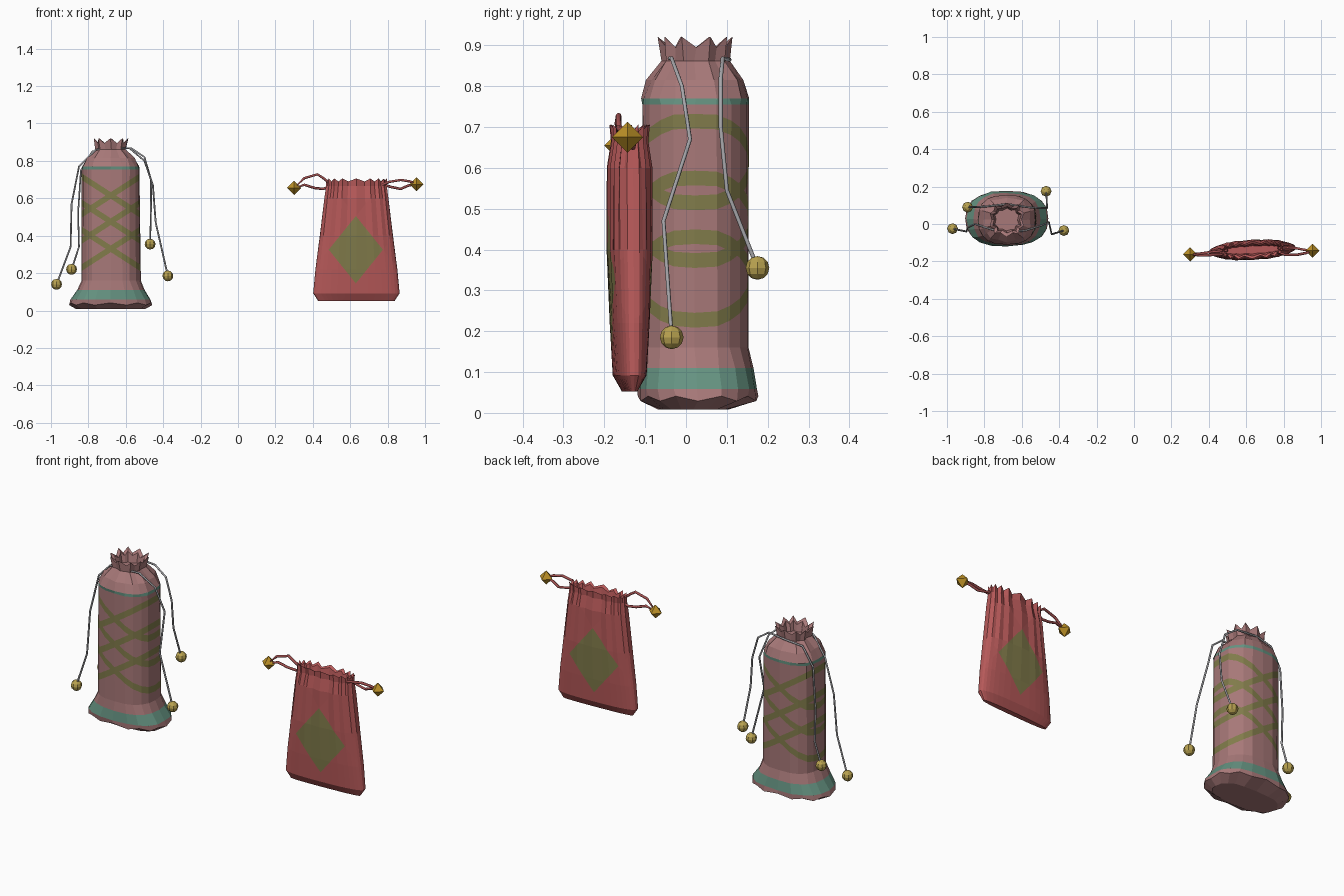
import bpy, bmesh, math, random
from mathutils import Vector

if "Cube" in bpy.data.objects:
    bpy.data.objects.remove(bpy.data.objects["Cube"])

random.seed(4)


def mat(name, rgb):
    m = bpy.data.materials.new(name)
    m.diffuse_color = (*rgb, 1)
    m.use_nodes = True
    m.node_tree.nodes["Principled BSDF"].inputs["Base Color"].default_value = m.diffuse_color
    return m


MAUVE = mat("mauve_cloth", (0.39, 0.19, 0.19))
GREEN = mat("green_trim", (0.13, 0.29, 0.22))
OLIVE = mat("olive_pattern", (0.22, 0.20, 0.07))
RED = mat("red_cloth", (0.47, 0.10, 0.10))
SILVER = mat("silver_cord", (0.38, 0.38, 0.40))
GOLD = mat("gold_ball", (0.48, 0.36, 0.08))
AMBER = mat("amber_bead", (0.50, 0.28, 0.02))
REDCORD = mat("red_cord", (0.36, 0.08, 0.08))


def loft(rows, n, exp, pleat_x=1.0, shear=0.0, jitter=0.0):
    """Stack of rounded rings: (z, cx, cy, rx, ry, pleat, zigzag)."""
    bm = bmesh.new()
    rings = []
    for z, cx, cy, rx, ry, pleat, zig in rows:
        ring = []
        for i in range(n):
            a = 2 * math.pi * i / n
            c, s = math.cos(a), math.sin(a)
            alt = 1 if i % 2 else -1
            x = math.copysign(abs(c) ** (2 / exp), c) * rx * (1 + pleat * alt * pleat_x)
            y = math.copysign(abs(s) ** (2 / exp), s) * ry * (1 + pleat * alt) + shear * x
            j = [random.uniform(-jitter, jitter) for _ in range(2)]
            ring.append(bm.verts.new((cx + x + j[0], cy + y + j[1], z + zig * alt)))
        rings.append(ring)
    for lo, hi in zip(rings, rings[1:]):
        for i in range(n):
            k = (i + 1) % n
            bm.faces.new((lo[i], lo[k], hi[k], hi[i]))
    bm.faces.new(rings[0][::-1])
    bm.faces.new(rings[-1])
    return bm


def cut(bm, co, no):
    bmesh.ops.bisect_plane(bm, geom=bm.verts[:] + bm.edges[:] + bm.faces[:],
                           dist=1e-5, plane_co=co, plane_no=no)


def finish(bm, name, mats):
    me = bpy.data.meshes.new(name)
    bm.to_mesh(me)
    bm.free()
    for m in mats:
        me.materials.append(m)
    ob = bpy.data.objects.new(name, me)
    bpy.context.collection.objects.link(ob)
    return ob


def cord(name, pts, r, m):
    cu = bpy.data.curves.new(name, 'CURVE')
    cu.dimensions = '3D'
    cu.bevel_depth = r
    cu.bevel_resolution = 1
    cu.use_fill_caps = True
    sp = cu.splines.new('POLY')
    sp.points.add(len(pts) - 1)
    for p, co in zip(sp.points, pts):
        p.co = (*co, 1)
    cu.materials.append(m)
    bpy.context.collection.objects.link(bpy.data.objects.new(name, cu))


# Tall bag: flared foot, straight body, gathered neck, open mouth
CX, CY = -0.68, 0.023
bm = loft([
    (0.008, CX, 0.02, 0.185, 0.085, 0, 0),
    (0.035, CX, 0.03, 0.222, 0.147, 0, 0.006),
    (0.058, CX, 0.028, 0.215, 0.148, 0, 0),
    (0.110, CX, 0.026, 0.182, 0.141, 0, 0),
    (0.160, CX, CY, 0.158, 0.132, 0, 0),
    (0.755, CX, CY, 0.155, 0.132, 0, 0),
    (0.770, CX, CY, 0.153, 0.131, 0, 0),
    (0.815, CX, CY, 0.128, 0.116, 0.03, 0),
    (0.862, CX, CY, 0.080, 0.077, 0.06, 0),
    (0.908, CX, CY, 0.089, 0.083, 0.09, 0.013),
    (0.895, CX, CY, 0.072, 0.066, 0.09, 0.010),
    (0.850, CX, CY, 0.062, 0.058, 0.05, 0),
], 20, 2.5, jitter=0.003)

# Crossing olive bands: tilted plane cuts, then colour the strips
slope, half = 0.10 / 0.155, 0.018
bands = [(c, s * slope) for c in (0.615, 0.475, 0.33) for s in (-1, 1)]
for c, k in bands:
    for d in (-half, half):
        cut(bm, (CX, 0, c + d), Vector((-k, 0, 1)).normalized())
for f in bm.faces:
    p = f.calc_center_median()
    if 0.058 < p.z < 0.11 or 0.757 < p.z < 0.769:
        f.material_index = 1
    elif any(abs(p.z - c - k * (p.x - CX)) < half for c, k in bands) and p.z < 0.755:
        f.material_index = 2
finish(bm, "tall_bag", [MAUVE, GREEN, OLIVE])

# Drawcords of the tall bag with a ball at each end
cords = {
    "front_drawcord": [(-0.97, -0.025, 0.14), (-0.895, -0.04, 0.34), (-0.89, -0.02, 0.57),
                       (-0.85, 0.0, 0.77), (-0.76, -0.03, 0.86), (-0.68, -0.045, 0.868),
                       (-0.58, -0.035, 0.868), (-0.50, -0.01, 0.80), (-0.455, 0.01, 0.67),
                       (-0.44, -0.055, 0.47), (-0.375, -0.035, 0.185)],
    "back_drawcord": [(-0.89, 0.09, 0.22), (-0.85, 0.09, 0.34), (-0.855, 0.09, 0.52),
                      (-0.84, 0.09, 0.75), (-0.78, 0.095, 0.85), (-0.68, 0.107, 0.865),
                      (-0.57, 0.09, 0.868), (-0.50, 0.085, 0.82), (-0.465, 0.085, 0.70),
                      (-0.465, 0.10, 0.545), (-0.47, 0.175, 0.355)],
}
for name, pts in cords.items():
    cord(name, pts, 0.005, SILVER)
    for side, p in (("left", pts[0]), ("right", pts[-1])):
        b = bmesh.new()
        bmesh.ops.create_uvsphere(b, u_segments=8, v_segments=6, radius=0.029)
        bmesh.ops.translate(b, verts=b.verts, vec=p)
        finish(b, f"{name}_{side}_ball", [GOLD])

# Small flat pouch with pleated mouth
PX, PY = 0.633, -0.138
bm = loft([
    (0.052, PX, PY, 0.205, 0.014, 0, 0),
    (0.092, PX, PY, 0.231, 0.038, 0, 0),
    (0.22, PX, PY, 0.219, 0.046, 0, 0),
    (0.40, PX, PY, 0.196, 0.053, 0.03, 0),
    (0.60, PX, PY, 0.172, 0.050, 0.09, 0),
    (0.665, PX, PY, 0.163, 0.038, 0.16, 0),
    (0.698, PX, PY, 0.163, 0.040, 0.20, 0.008),
    (0.690, PX, PY, 0.153, 0.028, 0.20, 0.006),
    (0.645, PX, PY, 0.145, 0.020, 0.10, 0),
], 36, 2.7, pleat_x=0.05, shear=0.05)

# Olive diamond on both faces of the pouch
DX, DZ, W, H = 0.63, 0.325, 0.145, 0.18
for sx in (-1, 1):
    for sz in (-1, 1):
        cut(bm, (DX + sx * W, 0, DZ), Vector((sx / W, 0, sz / H)).normalized())
for f in bm.faces:
    p = f.calc_center_median()
    if abs(p.x - DX) / W + abs(p.z - DZ) / H < 1 and len(f.verts) < 20:
        f.material_index = 1
finish(bm, "small_pouch", [RED, OLIVE])

# Looped cords of the pouch, each ending in an octahedral bead
loops = {
    "left": [(0.49, -0.155, 0.68), (0.46, -0.165, 0.705), (0.425, -0.165, 0.728),
             (0.355, -0.168, 0.708), (0.30, -0.162, 0.655), (0.355, -0.158, 0.672),
             (0.41, -0.15, 0.655), (0.455, -0.145, 0.65), (0.50, -0.14, 0.665)],
    "right": [(0.77, -0.15, 0.672), (0.81, -0.165, 0.688), (0.87, -0.165, 0.698),
              (0.92, -0.155, 0.690), (0.955, -0.143, 0.675), (0.91, -0.138, 0.668),
              (0.87, -0.13, 0.65), (0.82, -0.128, 0.66), (0.77, -0.13, 0.675)],
}
for side, pts in loops.items():
    cord(f"pouch_{side}_loop", pts, 0.007, REDCORD)
    b = bmesh.new()
    bmesh.ops.create_uvsphere(b, u_segments=4, v_segments=2, radius=0.038)
    bmesh.ops.translate(b, verts=b.verts, vec=pts[4])
    finish(b, f"pouch_{side}_bead", [AMBER])
